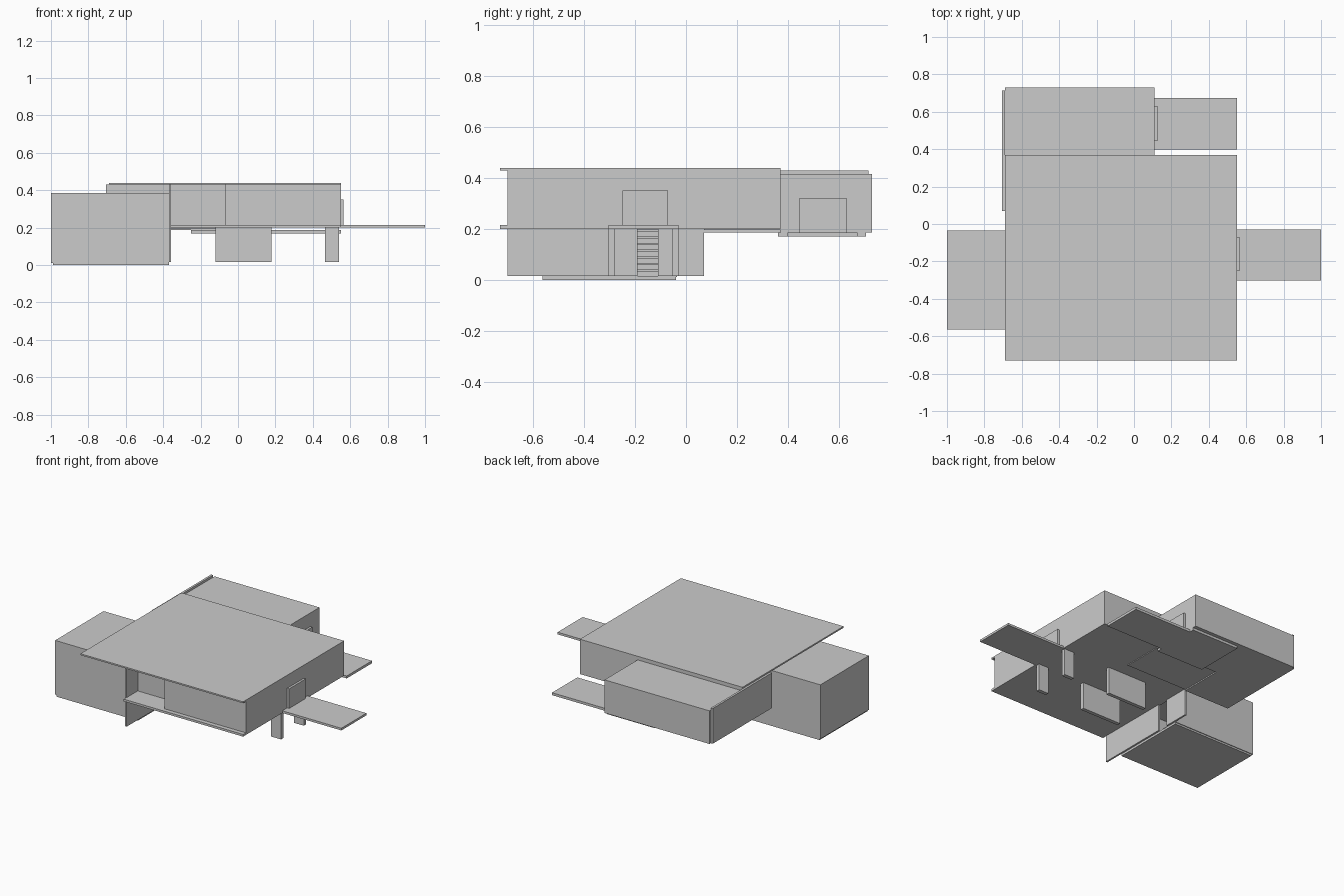
import bpy, bmesh
from mathutils import Vector


def box(name, x, y, z):
    """Axis-aligned box from (min, max) ranges."""
    bm = bmesh.new()
    bmesh.ops.create_cube(bm, size=1)
    for v in bm.verts:
        v.co = Vector(r[0] + (c + 0.5) * (r[1] - r[0]) for c, r in zip(v.co, (x, y, z)))
    me = bpy.data.meshes.new(name)
    bm.to_mesh(me)
    bm.free()
    ob = bpy.data.objects.new(name, me)
    bpy.context.collection.objects.link(ob)
    return ob


# Main upper storey: floor slab, rooms, recessed balcony room, flat roof
box("main_floor_slab", (-0.36, 0.55), (-0.73, 0.37), (0.20, 0.215))
box("main_rooms", (-0.07, 0.55), (-0.70, 0.37), (0.215, 0.43))
box("balcony_room", (-0.36, -0.07), (-0.58, 0.37), (0.215, 0.43))
box("main_roof", (-0.69, 0.55), (-0.73, 0.37), (0.43, 0.44))

# Side deck with its door
box("side_deck", (0.55, 1.0), (-0.303, -0.03), (0.20, 0.215))
box("side_door", (0.55, 0.565), (-0.25, -0.07), (0.215, 0.35))

# Pairs of thin piers carrying the main storey
for label, xr in (("wide", (-0.12, 0.18)), ("narrow", (0.465, 0.54))):
    for side, yr in (("front", (-0.303, -0.278)), ("back", (-0.055, -0.03))):
        box(f"{label}_pier_{side}", xr, yr, (0.015, 0.20))

# Full-height fin wall with a ground-floor doorway
fin = (-0.37, -0.358)
box("fin_wall_front", fin, (-0.70, -0.19), (0.015, 0.43))
box("fin_wall_back", fin, (-0.11, 0.07), (0.015, 0.43))
box("fin_wall_lintel", fin, (-0.19, -0.11), (0.20, 0.43))

# Hollow stair block on the left, open towards the fin wall
box("block_base", (-0.99, -0.37), (-0.563, -0.04), (0.0, 0.015))
box("block_front_wall", (-1.0, -0.37), (-0.563, -0.548), (0.012, 0.385))
box("block_back_wall", (-1.0, -0.37), (-0.05, -0.035), (0.012, 0.385))
box("block_left_wall", (-1.0, -0.985), (-0.548, -0.05), (0.012, 0.385))
box("block_roof", (-0.985, -0.37), (-0.548, -0.05), (0.372, 0.385))
for i in range(7):
    x0 = -0.44 - 0.045 * i
    box(f"stair_tread_{i + 1}", (x0, x0 + 0.045), (-0.19, -0.11),
        (0.033 + 0.026 * i, 0.041 + 0.026 * i))

# Rear wing: part under the main roof, part standing clear of it
box("wing_inner", (-0.69, -0.36), (0.07, 0.37), (0.187, 0.43))
box("wing_inner_floor", (-0.36, 0.11), (0.07, 0.37), (0.195, 0.21))
box("wing_outer", (-0.69, 0.11), (0.37, 0.73), (0.187, 0.415))
box("wing_side_panel", (-0.705, -0.69), (0.07, 0.715), (0.187, 0.43))
box("wing_door", (0.11, 0.125), (0.445, 0.63), (0.187, 0.322))

# Rear deck and the plinth it runs from
box("wing_plinth", (-0.25, 0.11), (0.36, 0.705), (0.17, 0.187))
box("rear_deck", (0.11, 0.55), (0.398, 0.673), (0.17, 0.187))
